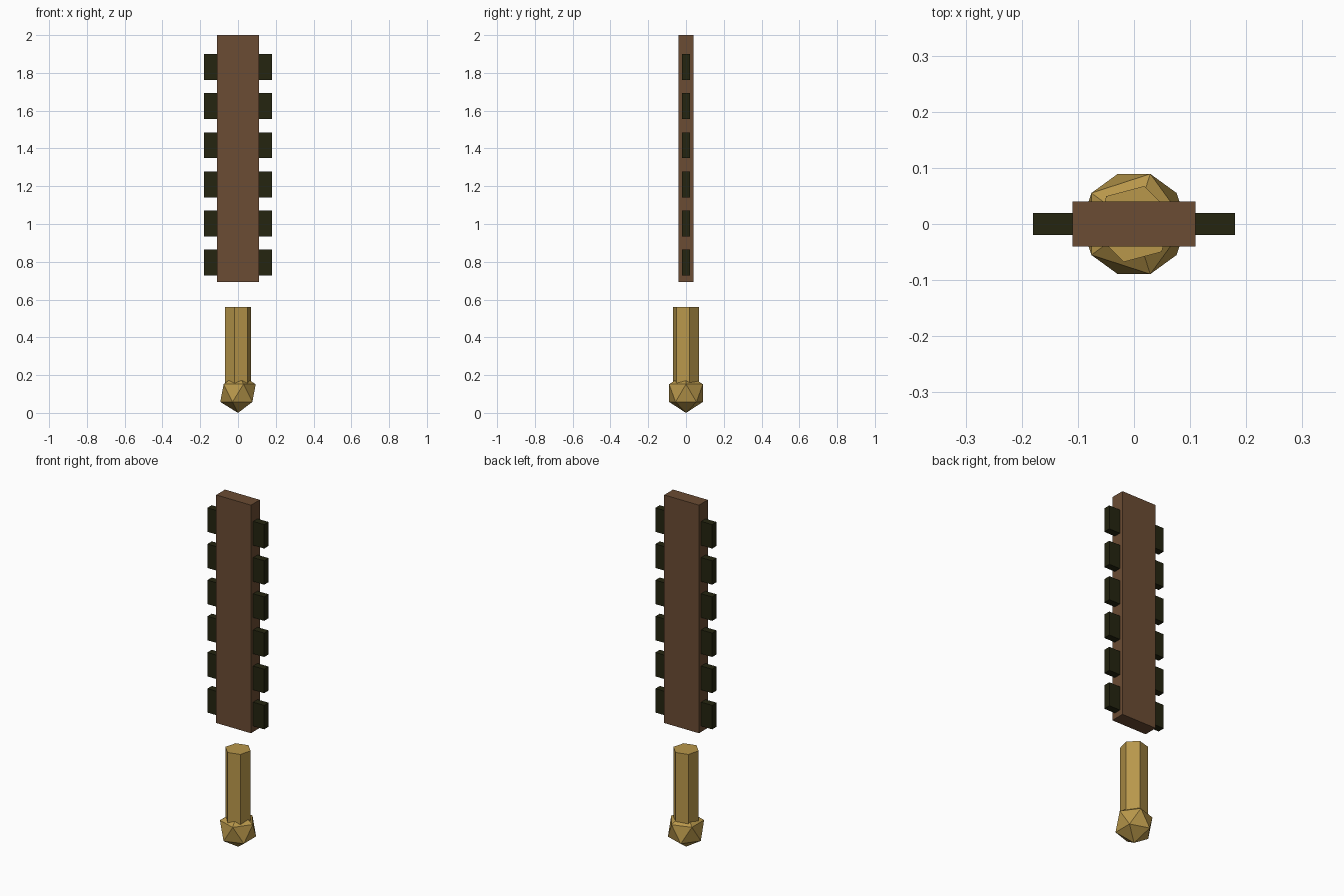
import bpy
from math import radians

if "Cube" in bpy.data.objects:
    bpy.data.objects.remove(bpy.data.objects["Cube"], do_unlink=True)


def make_material(name, rgb):
    mat = bpy.data.materials.new(name)
    mat.use_nodes = True
    mat.diffuse_color = (*rgb, 1)
    mat.node_tree.nodes["Principled BSDF"].inputs["Base Color"].default_value = (*rgb, 1)
    return mat


wood = make_material("brown wood", (0.147, 0.072, 0.033))
obsidian = make_material("dark olive stone", (0.018, 0.018, 0.005))
gold = make_material("dull gold", (0.48, 0.31, 0.07))


def finish(name, mat):
    obj = bpy.context.object
    obj.name = name
    obj.data.materials.append(mat)
    return obj


def box(name, mat, center, size):
    bpy.ops.mesh.primitive_cube_add(size=1, location=center)
    obj = finish(name, mat)
    obj.scale = size
    bpy.ops.object.transform_apply(location=False, rotation=False, scale=True)
    return obj


# Flat wooden blade
box("blade", wood, (0, 0, 1.347), (0.22, 0.08, 1.306))

# Stone teeth along both edges
for side, label in ((1, "left"), (-1, "right")):
    for i in range(6):
        box(f"{label}_tooth_{i + 1}", obsidian,
            (side * 0.14, 0, 0.796 + 0.207 * i), (0.08, 0.04, 0.137))

# Hexagonal grip
bpy.ops.mesh.primitive_cylinder_add(vertices=6, radius=0.07, depth=0.42,
                                    location=(0, 0, 0.35), rotation=(0, 0, radians(-15)))
finish("grip", gold)

# Faceted pommel
bpy.ops.mesh.primitive_ico_sphere_add(subdivisions=1, radius=0.105, location=(0, 0, 0.105))
finish("pommel", gold)
